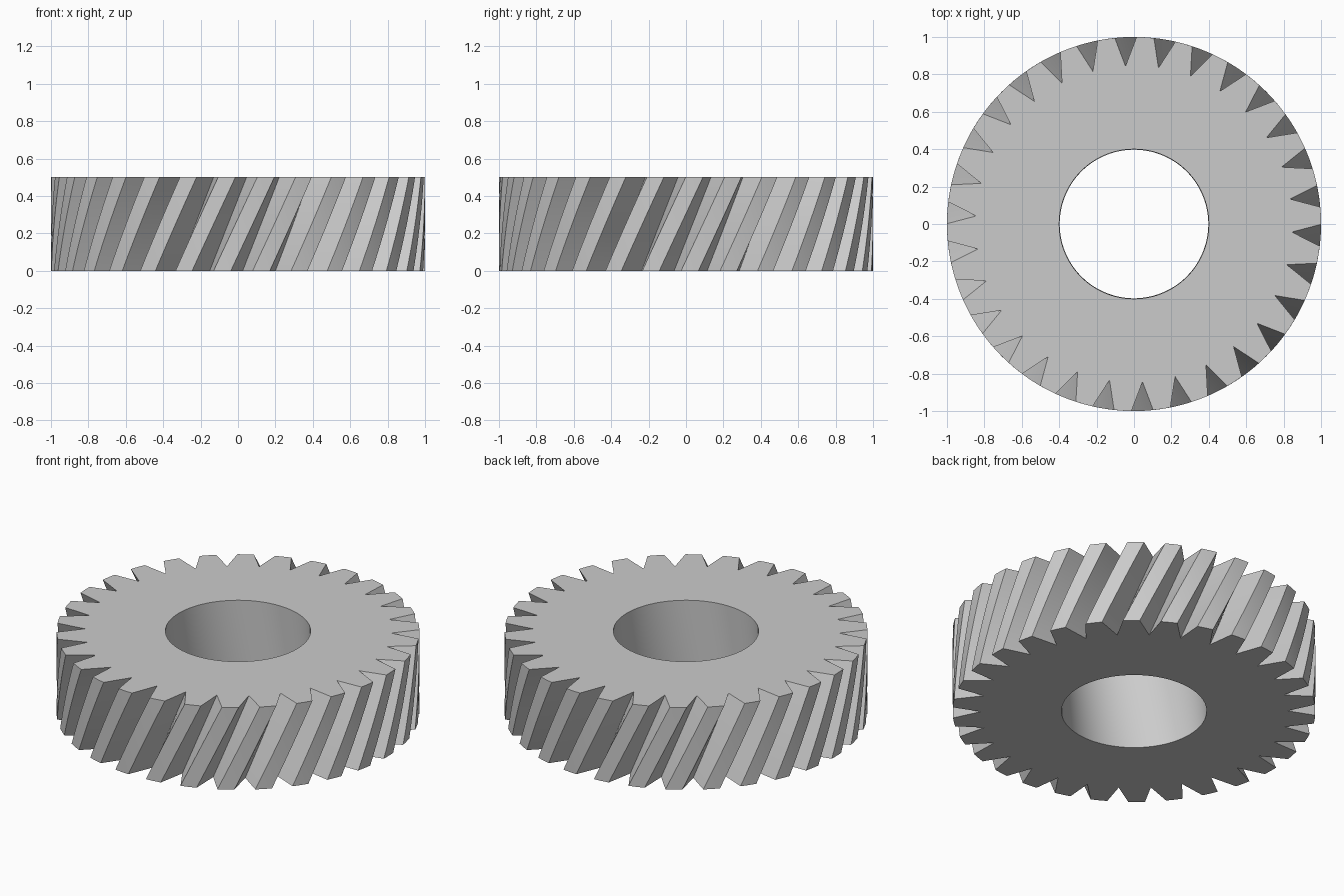
import bpy
import bmesh
from math import cos, sin, radians

TEETH = 30
PITCH = 360 / TEETH
HEIGHT = 0.5
TWIST = 13.4          # degrees of helical twist from bottom to top
LEVELS = 12
BORE = 0.4
# One tooth: radius and angle of land start, middle and end, then the root
TOOTH = [(1.0, -0.1), (1.0, 2.5), (1.0, 5.2), (0.845, 9.1)]

cube = bpy.data.objects.get("Cube")
if cube:
    bpy.data.objects.remove(cube, do_unlink=True)

steel = bpy.data.materials.new("grey steel")
steel.use_nodes = True
colour = (0.6, 0.6, 0.6, 1)
steel.diffuse_color = colour
steel.node_tree.nodes["Principled BSDF"].inputs["Base Color"].default_value = colour

bm = bmesh.new()


def ring(points, z, turn):
    return [bm.verts.new((r * cos(radians(a + turn)), r * sin(radians(a + turn)), z))
            for r, a in points]


def bridge(lower, upper):
    n = len(lower)
    for i in range(n):
        j = (i + 1) % n
        bm.faces.new((lower[i], lower[j], upper[j], upper[i]))


# Toothed outer wall, twisted level by level
outline = [(r, a + t * PITCH) for t in range(TEETH) for r, a in TOOTH]
walls = [ring(outline, HEIGHT * k / LEVELS, TWIST * (k / LEVELS - 1))
         for k in range(LEVELS + 1)]
for lower, upper in zip(walls, walls[1:]):
    bridge(lower, upper)

# Round bore and the two flat faces
count = len(outline)
circle = [(BORE, i * 360 / count) for i in range(count)]
bore_top = ring(circle, HEIGHT, 0)
bore_bottom = ring(circle, 0, -TWIST)
bridge(walls[-1], bore_top)
bridge(bore_top, bore_bottom)
bridge(bore_bottom, walls[0])
bmesh.ops.recalc_face_normals(bm, faces=bm.faces)

mesh = bpy.data.meshes.new("helical_gear")
bm.to_mesh(mesh)
bm.free()
mesh.materials.append(steel)
gear = bpy.data.objects.new("helical_gear", mesh)
bpy.context.collection.objects.link(gear)

bpy.context.view_layer.objects.active = gear
gear.select_set(True)
bpy.ops.object.shade_smooth_by_angle(angle=radians(25))
